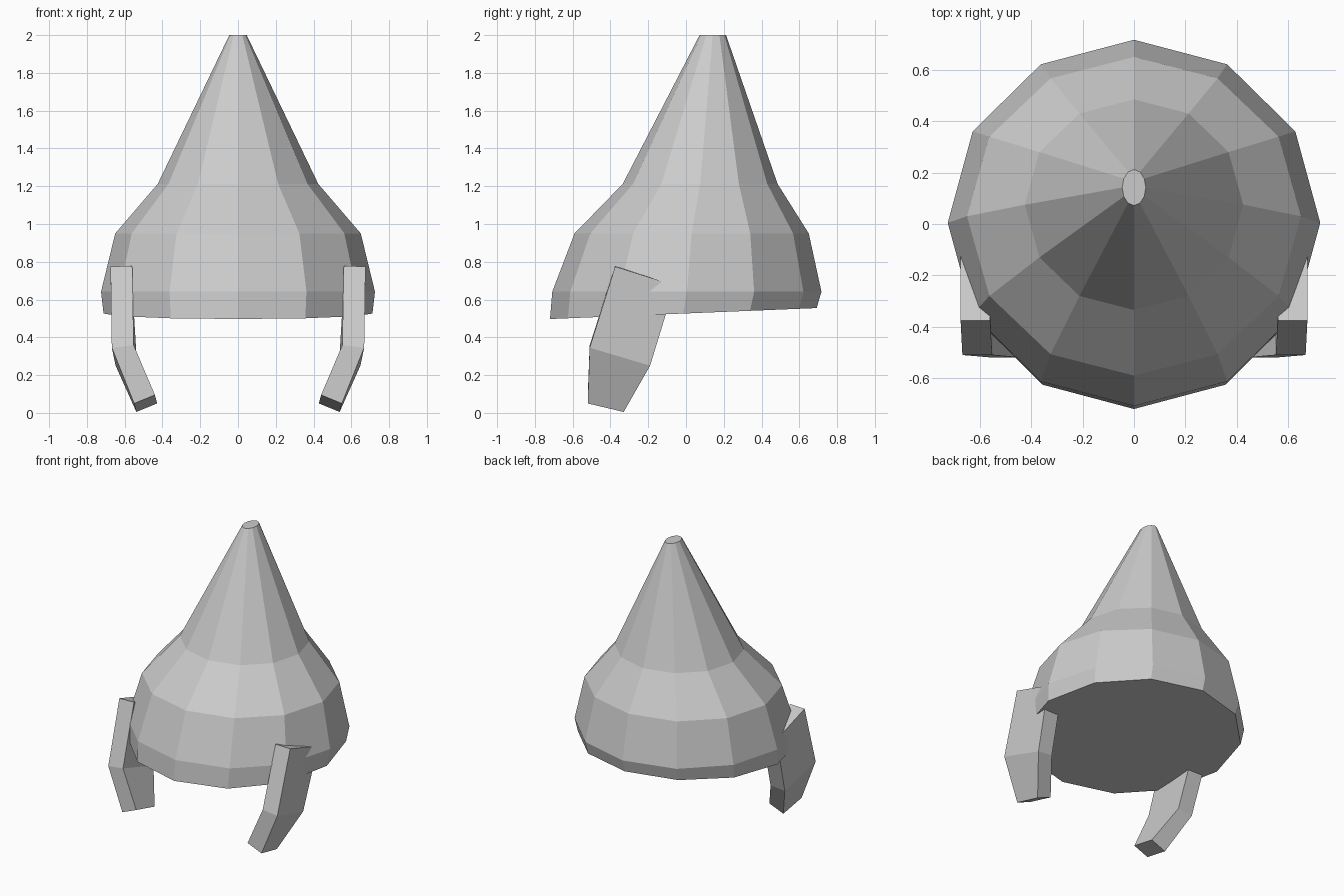
import bpy
import bmesh
from math import cos, sin, tau

cube = bpy.data.objects.get("Cube")
if cube:
    bpy.data.objects.remove(cube)

grey = bpy.data.materials.new("light_grey")
grey.use_nodes = True
colour = (0.6, 0.6, 0.6, 1)
grey.diffuse_color = colour
grey.node_tree.nodes["Principled BSDF"].inputs["Base Color"].default_value = colour


def loft(name, rings):
    """Join equal-sized rings of points with flat sides and cap both ends."""
    bm = bmesh.new()
    loops = [[bm.verts.new(p) for p in ring] for ring in rings]
    for low, high in zip(loops, loops[1:]):
        for i in range(len(low)):
            j = (i + 1) % len(low)
            bm.faces.new((low[i], low[j], high[j], high[i]))
    bm.faces.new(loops[0][::-1])
    bm.faces.new(loops[-1])
    bmesh.ops.recalc_face_normals(bm, faces=bm.faces)
    mesh = bpy.data.meshes.new(name)
    bm.to_mesh(mesh)
    bm.free()
    mesh.materials.append(grey)
    obj = bpy.data.objects.new(name, mesh)
    bpy.context.collection.objects.link(obj)
    return obj


def body_ring(z, rx, front, back, tilt=0.0):
    mid, ry = (front + back) / 2, (back - front) / 2
    angles = [tau * i / 12 for i in range(12)]
    return [(rx * cos(a), mid + ry * sin(a), z + tilt * sin(a)) for a in angles]


# Twelve-sided body, leaning back towards a narrow flat tip
loft("body", [
    body_ring(0.526, 0.712, -0.72, 0.692, 0.029),
    body_ring(0.642, 0.725, -0.708, 0.717),
    body_ring(0.95, 0.65, -0.59, 0.65),
    body_ring(1.212, 0.425, -0.335, 0.485),
    body_ring(2.0, 0.046, 0.072, 0.212),
])

# Bent legs: each ring runs front outer, front inner, back inner, back outer
leg_rings = [
    [(0.55, -0.52, 0.05), (0.44, -0.52, 0.095), (0.428, -0.33, 0.05), (0.538, -0.33, 0.005)],
    [(0.668, -0.51, 0.345), (0.552, -0.51, 0.358), (0.535, -0.19, 0.262), (0.648, -0.19, 0.25)],
    [(0.675, -0.375, 0.775), (0.56, -0.375, 0.778), (0.56, -0.06, 0.678), (0.675, -0.06, 0.675)],
]
for side, sign in (("left", 1), ("right", -1)):
    loft(side + "_leg", [[(sign * x, y, z) for x, y, z in r] for r in leg_rings])
